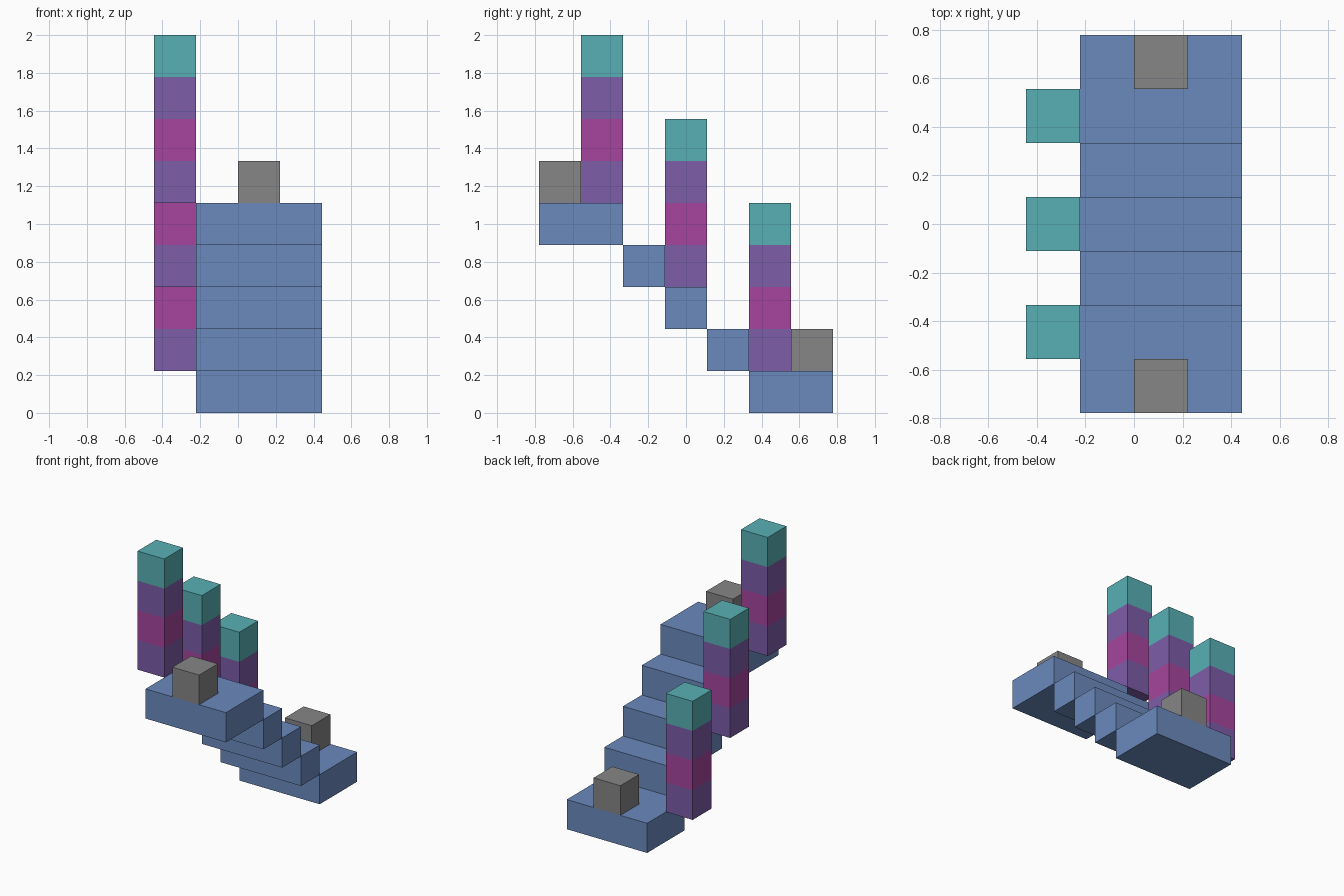
import bpy
import bmesh
from mathutils import Vector

U = 2 / 9                        # one block
ORIGIN = Vector((-2, -3.5, 0))   # block grid corner, in blocks

if "Cube" in bpy.data.objects:
    bpy.data.objects.remove(bpy.data.objects["Cube"], do_unlink=True)


def to_linear(c):
    c /= 255
    return c / 12.92 if c <= 0.04045 else ((c + 0.055) / 1.055) ** 2.4


def material(name, *rgb):
    mat = bpy.data.materials.new(name)
    mat.use_nodes = True
    colour = (*[to_linear(c) for c in rgb], 1)
    mat.diffuse_color = colour
    mat.node_tree.nodes["Principled BSDF"].inputs["Base Color"].default_value = colour
    return mat


blue = material("blue", 107, 138, 190)
grey = material("grey", 134, 134, 134)
purple = material("purple", 125, 93, 168)
magenta = material("magenta", 166, 69, 158)
teal = material("teal", 88, 176, 181)


def block(name, corner, size, mats, bands=()):
    """Box from a grid corner; bands gives a material slot per block of height."""
    bm = bmesh.new()
    bmesh.ops.create_cube(bm, size=1)
    for v in bm.verts:
        v.co = (v.co + Vector((0.5, 0.5, 0.5))) * Vector(size)
    for level in range(1, len(bands)):
        bmesh.ops.bisect_plane(bm, geom=bm.verts[:] + bm.edges[:] + bm.faces[:],
                               plane_co=(0, 0, level), plane_no=(0, 0, 1))
    if bands:
        for f in bm.faces:
            height = f.calc_center_median().z
            f.material_index = bands[min(int(height), len(bands) - 1)]
    for v in bm.verts:
        v.co *= U
    mesh = bpy.data.meshes.new(name)
    bm.to_mesh(mesh)
    bm.free()
    for m in mats:
        mesh.materials.append(m)
    obj = bpy.data.objects.new(name, mesh)
    obj.location = (Vector(corner) + ORIGIN) * U
    bpy.context.collection.objects.link(obj)
    return obj


# Landings at both ends, each with a grey block on its outer edge
block("upper_landing", (1, 0, 4), (3, 2, 1), [blue])
block("lower_landing", (1, 5, 0), (3, 2, 1), [blue])
block("upper_block", (2, 0, 5), (1, 1, 1), [grey])
block("lower_block", (2, 6, 1), (1, 1, 1), [grey])

# Steps descending towards the back
for i in range(3):
    block(f"step_{i + 1}", (1, 2 + i, 3 - i), (3, 1, 1), [blue])

# Banded pillars along the right side, with teal caps
for i in range(3):
    block(f"pillar_{i + 1}", (0, 1 + 2 * i, 5 - 2 * i), (1, 1, 4),
          [purple, magenta, teal], bands=(0, 1, 0, 2))
